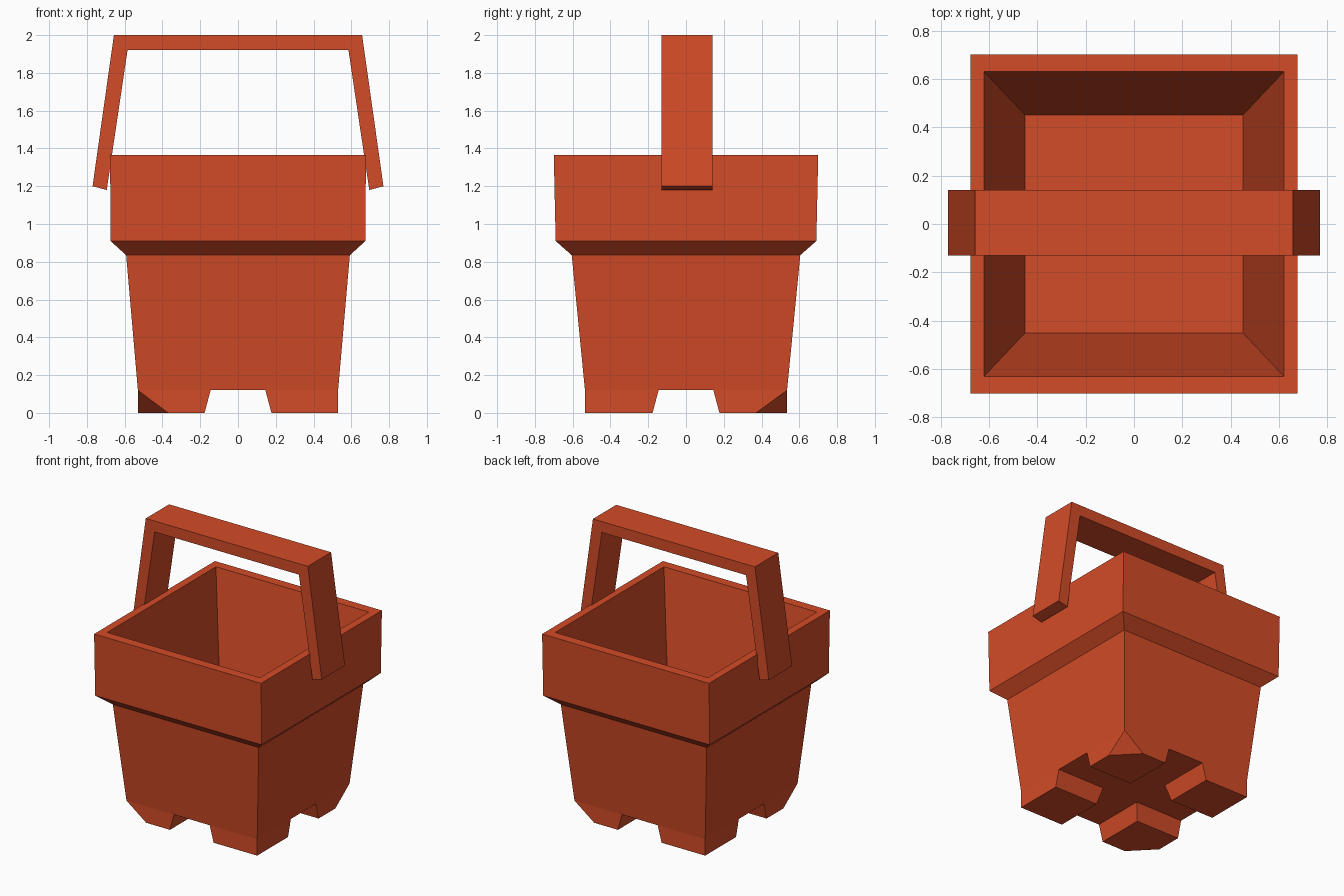
import bpy
import bmesh

cube = bpy.data.objects.get("Cube")
if cube:
    bpy.data.objects.remove(cube, do_unlink=True)

# Single plastic colour
COLOUR = (0.65, 0.07, 0.02, 1.0)
plastic = bpy.data.materials.new("orange_red_plastic")
plastic.use_nodes = True
plastic.diffuse_color = COLOUR
bsdf = next(n for n in plastic.node_tree.nodes if n.type == 'BSDF_PRINCIPLED')
bsdf.inputs["Base Color"].default_value = COLOUR


def finish(name, bm):
    """Turn a bmesh into a flat-shaded object."""
    bmesh.ops.recalc_face_normals(bm, faces=bm.faces[:])
    mesh = bpy.data.meshes.new(name)
    bm.to_mesh(mesh)
    bm.free()
    mesh.materials.append(plastic)
    obj = bpy.data.objects.new(name, mesh)
    bpy.context.collection.objects.link(obj)
    return obj


def bridge(bm, a, b):
    """Join two equal closed loops with quads."""
    for i in range(len(a)):
        j = (i + 1) % len(a)
        bm.faces.new((a[i], a[j], b[j], b[i]))


# Bucket: rectangular rings (half width, half depth, height), outside then inside
PROFILE = [
    (0.53, 0.535, 0.12),
    (0.592, 0.605, 0.835),
    (0.675, 0.69, 0.91),
    (0.677, 0.70, 1.365),
    (0.62, 0.63, 1.365),
    (0.45, 0.45, 0.20),
]
CORNERS = [(-1, -1), (1, -1), (1, 1), (-1, 1)]
bm = bmesh.new()
rings = [[bm.verts.new((sx * x, sy * y, z)) for sx, sy in CORNERS] for x, y, z in PROFILE]
for lower, upper in zip(rings, rings[1:]):
    bridge(bm, lower, upper)
bm.faces.new(rings[0])
bm.faces.new(rings[-1])
finish("bucket", bm)


# Feet: tapered corner blocks; one diagonal pair has its outer corner cut away
def make_foot(name, sx, sy, clipped):
    bm = bmesh.new()
    ox, oy, h = 0.53, 0.535, 0.12
    top = [(0.145, 0.145, h), (ox, 0.145, h), (ox, oy, h), (0.145, oy, h)]
    outer = [(ox, 0.37, 0), (0.37, oy, 0)] if clipped else [(ox, oy, 0)]
    bottom = [(0.177, 0.177, 0), (ox, 0.177, 0), *outer, (0.177, oy, 0)]
    for x, y, z in top + bottom:
        bm.verts.new((sx * x, sy * y, z))
    bmesh.ops.convex_hull(bm, input=bm.verts[:])
    bmesh.ops.dissolve_limit(bm, angle_limit=0.01, verts=bm.verts[:], edges=bm.edges[:])
    finish(name, bm)


for sx, sy in CORNERS:
    side = "left" if sx > 0 else "right"
    end = "front" if sy < 0 else "back"
    make_foot(f"{end}_{side}_foot", sx, sy, sx == sy)

# Handle: arched strap outline extruded along its width
half_outer = [(0.77, 1.20), (0.657, 2.0)]
half_inner = [(0.585, 1.92), (0.695, 1.18)]
outline = half_outer + [(-x, z) for x, z in reversed(half_outer)]
inner = half_inner[::-1] + [(-x, z) for x, z in half_inner]
bm = bmesh.new()
front, back = ([[bm.verts.new((x, y, z)) for x, z in pts] for pts in (outline, inner)]
               for y in (-0.13, 0.14))
for i in range(3):
    for out, inn in (front, back):
        bm.faces.new((out[i], out[i + 1], inn[i + 1], inn[i]))
    for a, b in zip(front, back):
        bm.faces.new((a[i], a[i + 1], b[i + 1], b[i]))
for i in (0, 3):
    bm.faces.new((front[0][i], front[1][i], back[1][i], back[0][i]))
finish("handle", bm)
